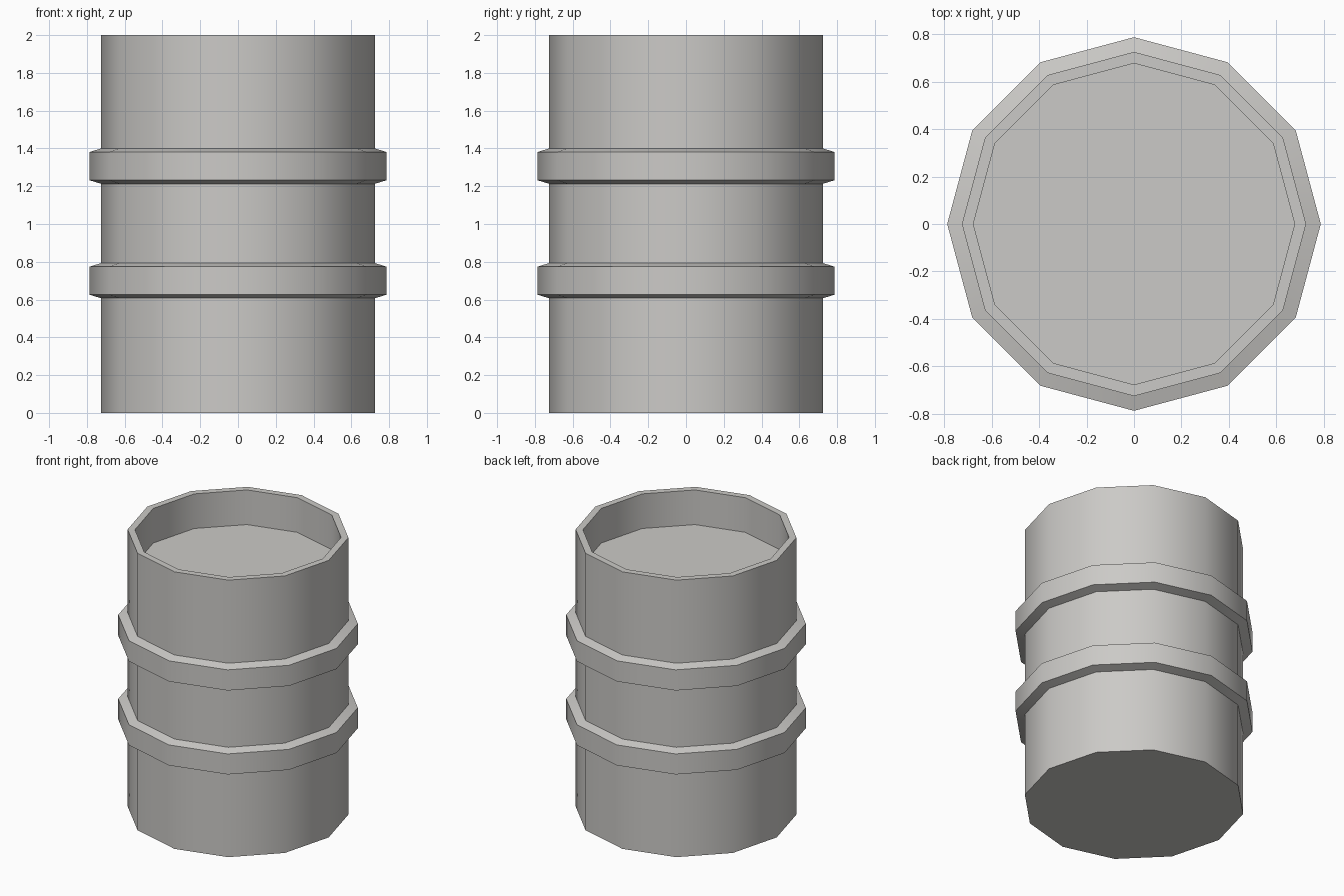
import bpy, bmesh, math

if "Cube" in bpy.data.objects:
    bpy.data.objects.remove(bpy.data.objects["Cube"])

SIDES = 12

steel = bpy.data.materials.new("warm_grey_steel")
steel.diffuse_color = (0.6, 0.59, 0.57, 1)
steel.use_nodes = True
steel.node_tree.nodes["Principled BSDF"].inputs["Base Color"].default_value = steel.diffuse_color

# Barrel profile (radius, z): base, two bevelled hoops, rim, recessed lid
R, H = 0.725, 0.787
profile = [(R, 0)]
for low, high in ((0.607, 0.793), (1.213, 1.4)):
    profile += [(R, low), (H, low + 0.019), (H, high - 0.019), (R, high)]
profile += [(R, 2), (0.677, 2), (0.677, 1.75)]

# Revolve the profile and cap both ends
bm = bmesh.new()
rings = []
for r, z in profile:
    rings.append([bm.verts.new((r * math.cos(math.tau * i / SIDES),
                                r * math.sin(math.tau * i / SIDES), z))
                  for i in range(SIDES)])
for a, b in zip(rings, rings[1:]):
    for i in range(SIDES):
        j = (i + 1) % SIDES
        bm.faces.new((a[i], a[j], b[j], b[i]))
bm.faces.new(rings[0][::-1])
bm.faces.new(rings[-1])
bmesh.ops.recalc_face_normals(bm, faces=bm.faces)

mesh = bpy.data.meshes.new("barrel")
bm.to_mesh(mesh)
bm.free()
mesh.materials.append(steel)
barrel = bpy.data.objects.new("barrel", mesh)
bpy.context.collection.objects.link(barrel)

# Smooth the round sides, keep the hoop and rim edges crisp
bpy.context.view_layer.objects.active = barrel
barrel.select_set(True)
bpy.ops.object.shade_smooth_by_angle(angle=math.radians(35))
